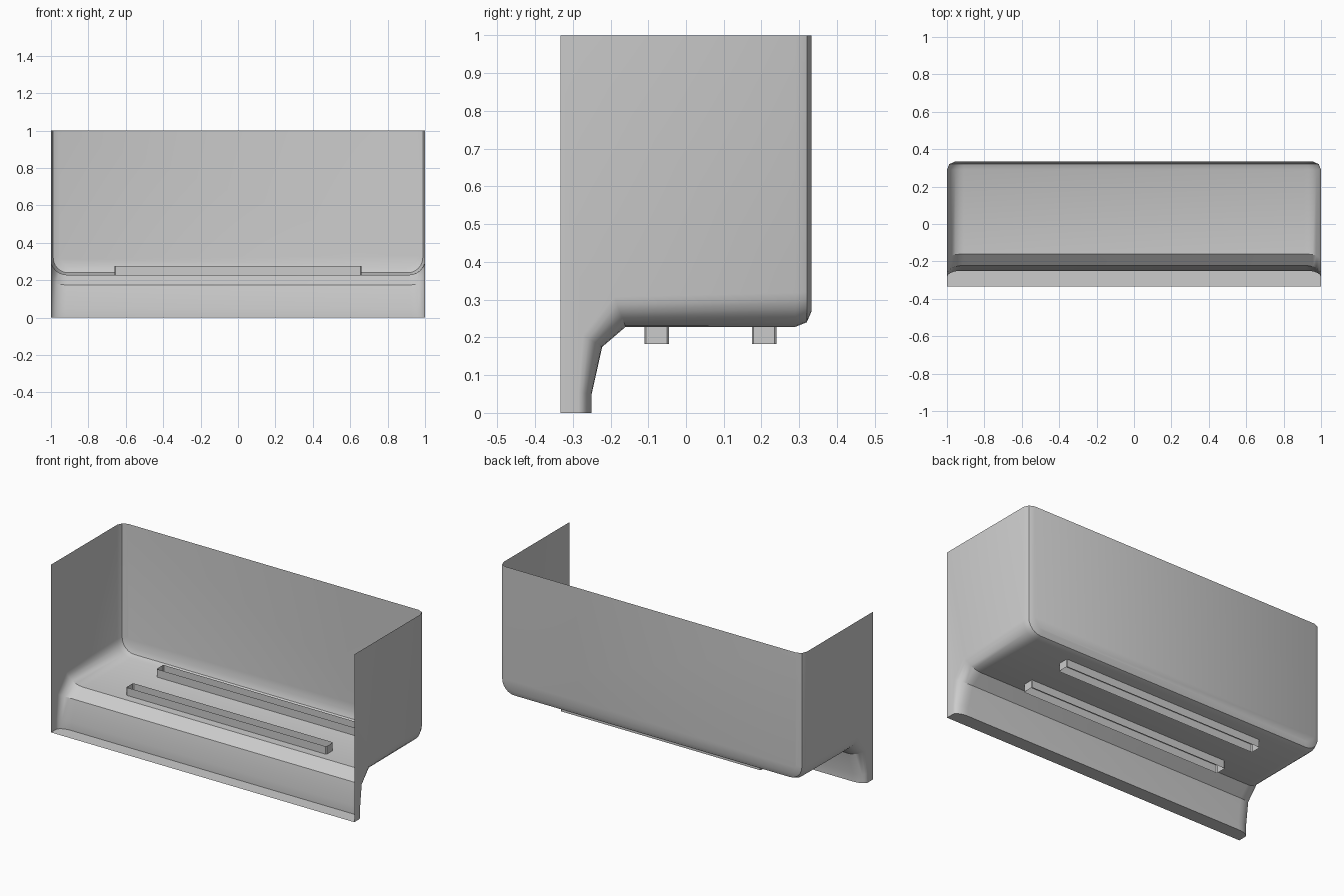
import bpy, bmesh, math

if "Cube" in bpy.data.objects:
    bpy.data.objects.remove(bpy.data.objects["Cube"])


def finish(bm, name):
    bmesh.ops.remove_doubles(bm, verts=bm.verts, dist=1e-5)
    bmesh.ops.recalc_face_normals(bm, faces=bm.faces)
    me = bpy.data.meshes.new(name)
    bm.to_mesh(me)
    bm.free()
    ob = bpy.data.objects.new(name, me)
    bpy.context.collection.objects.link(ob)
    bpy.ops.object.select_all(action='DESELECT')
    ob.select_set(True)
    bpy.context.view_layer.objects.active = ob
    bpy.ops.object.shade_smooth_by_angle(angle=math.radians(32))
    return ob


# Thin open tray: U-shaped rings swept from front lip to back wall
FRONT, TOP, SEG = -0.333, 1.0, 6
# y, z, half width, fillet width, fillet offset in y and z
rings = [
    (-0.25, 0.0, 1.0, 0.075, -0.035, 0.0),
    (-0.25, 0.05, 1.0, 0.075, -0.035, 0.005),
    (-0.222, 0.175, 1.0, 0.085, -0.05, 0.03),
    (-0.16, 0.228, 1.0, 0.09, -0.03, 0.08),
    (0.29, 0.228, 1.0, 0.09, 0.0, 0.09),
    (0.32, 0.24, 0.988, 0.08, 0.0, 0.08),
    (0.333, 0.27, 0.958, 0.06, 0.0, 0.06),
]

bm = bmesh.new()
rows = []
for y, z, half, r, dy, dz in rings:
    right = []
    for k in range(SEG + 1):
        a = math.pi / 2 * k / SEG
        s = 1 - math.cos(a)
        right.append((half - r + r * math.sin(a), y + dy * s, z + dz * s))
    pts = [(-p[0], p[1], p[2]) for p in reversed(right)] + right
    rows.append([bm.verts.new(p) for p in pts])
for a, b in zip(rows, rows[1:]):
    for i in range(len(a) - 1):
        bm.faces.new((a[i], a[i + 1], b[i + 1], b[i]))

# Side walls and chamfered back corners
tops, feet = [], []
for e, sx in ((0, -1), (-1, 1)):
    top = [bm.verts.new((sx * R[2], R[0], TOP)) for R in rings[4:]]
    f0 = bm.verts.new((sx, FRONT, 0))
    f1 = bm.verts.new((sx, FRONT, TOP))
    bm.faces.new([f0] + [row[e] for row in rows[:5]] + [top[0], f1])
    for i in range(2):
        bm.faces.new((rows[4 + i][e], rows[5 + i][e], top[i + 1], top[i]))
    tops.append(top[2])
    feet.append(f0)

# Back wall and flat foot strip
bm.faces.new(rows[-1] + [tops[1], tops[0]])
bm.faces.new(rows[0] + [feet[1], feet[0]])
finish(bm, "tray_shell")


# Open-ended slot frames passing through the floor
def slot_frame(name, yc):
    hx, hy, c = 0.66, 0.0325, 0.005
    outline = [(hx, hy - c), (hx - c, hy), (c - hx, hy), (-hx, hy - c),
               (-hx, c - hy), (c - hx, -hy), (hx - c, -hy), (hx, c - hy)]
    b = bmesh.new()
    lo = [b.verts.new((x, yc + y, 0.182)) for x, y in outline]
    hi = [b.verts.new((x, yc + y, 0.275)) for x, y in outline]
    for i in range(8):
        j = (i + 1) % 8
        b.faces.new((lo[i], lo[j], hi[j], hi[i]))
    finish(b, name)


slot_frame("front_slot_frame", -0.078)
slot_frame("rear_slot_frame", 0.207)
